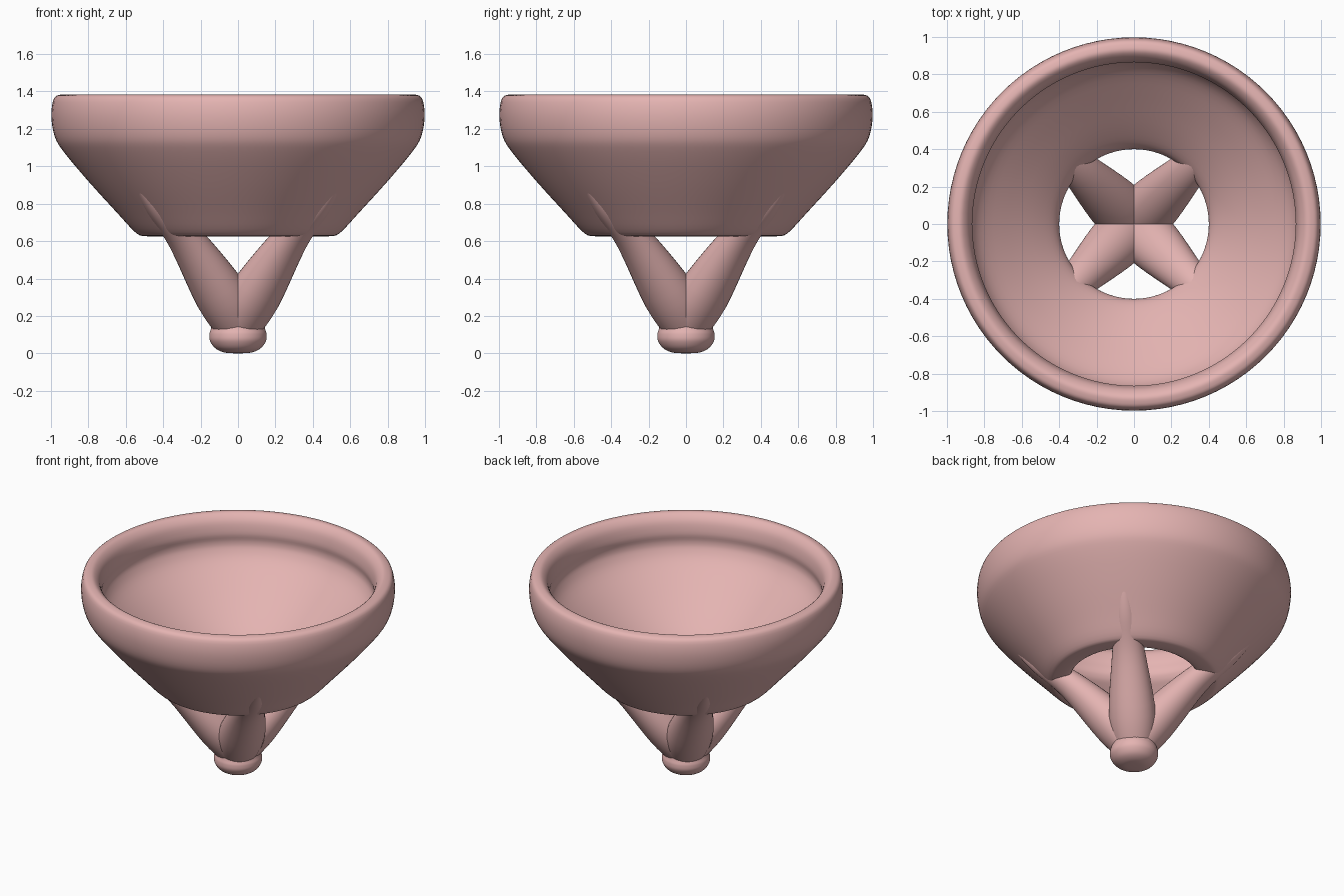
import bpy, bmesh, math
from mathutils import Vector

if "Cube" in bpy.data.objects:
    bpy.data.objects.remove(bpy.data.objects["Cube"])

mat = bpy.data.materials.new("pink_clay")
mat.diffuse_color = (0.78, 0.455, 0.445, 1)
mat.use_nodes = True
mat.node_tree.nodes["Principled BSDF"].inputs["Base Color"].default_value = mat.diffuse_color


def spline(pts, n=5, closed=False):
    """Catmull-Rom curve through points of any dimension."""
    pts = [Vector(p) for p in pts]
    m = len(pts)
    get = (lambda i: pts[i % m]) if closed else (lambda i: pts[max(0, min(m - 1, i))])
    out = []
    for i in range(m if closed else m - 1):
        a, b, c, d = (get(i + k) for k in (-1, 0, 1, 2))
        for s in range(n):
            t = s / n
            out.append(0.5 * (2 * b + (c - a) * t + (2 * a - 5 * b + 4 * c - d) * t ** 2
                              + (3 * b - a - 3 * c + d) * t ** 3))
    if not closed:
        out.append(pts[-1])
    return out


def skin(name, rings, wrap_rings, caps, angle=50):
    """Smooth mesh from equal-length point loops."""
    k, n = len(rings), len(rings[0])
    verts = [v for r in rings for v in r]
    faces = [(i * n + j, i * n + (j + 1) % n, (i + 1) % k * n + (j + 1) % n, (i + 1) % k * n + j)
             for i in range(k if wrap_rings else k - 1) for j in range(n)]
    if caps:
        faces += [tuple(reversed(range(n))), tuple(range((k - 1) * n, k * n))]
    me = bpy.data.meshes.new(name)
    me.from_pydata(verts, [], faces)
    bm = bmesh.new()
    bm.from_mesh(me)
    bmesh.ops.recalc_face_normals(bm, faces=bm.faces)
    bm.to_mesh(me)
    bm.free()
    ob = bpy.data.objects.new(name, me)
    bpy.context.collection.objects.link(ob)
    me.materials.append(mat)
    bpy.ops.object.select_all(action='DESELECT')
    ob.select_set(True)
    bpy.context.view_layer.objects.active = ob
    bpy.ops.object.shade_smooth_by_angle(angle=math.radians(angle))


def lathe(name, profile, wrap, seg=96):
    rings = [[(r * math.cos(a), r * math.sin(a), z)
              for a in (2 * math.pi * j / seg for j in range(seg))] for r, z in profile]
    skin(name, rings, wrap, not wrap)


# Bowl: thick sloped wall, rounded rim with a lip, open bottom
bowl = [(0.42, 0.632), (0.50, 0.627), (0.55, 0.648), (0.65, 0.755), (0.80, 0.92), (0.93, 1.075),
        (0.98, 1.16), (0.998, 1.27), (0.985, 1.36), (0.95, 1.383), (0.915, 1.378), (0.88, 1.335),
        (0.865, 1.26), (0.872, 1.20), (0.86, 1.15), (0.81, 1.08), (0.68, 0.965),
        (0.51, 0.82), (0.42, 0.73), (0.40, 0.67)]
lathe("bowl", spline(bowl, 4, True), True)

# Foot knob, its top buried between the legs
foot = [(0.005, 0), (0.07, 0.004), (0.12, 0.026), (0.149, 0.065), (0.153, 0.1),
        (0.145, 0.13), (0.12, 0.2), (0.005, 0.25)]
lathe("foot_knob", spline(foot), False, 48)

# Four tapering legs: (radius, height, half width, half thickness)
path = spline([(-0.02, 0.13, 0.12, 0.12), (0.125, 0.31, 0.15, 0.135), (0.395, 0.61, 0.105, 0.09),
               (0.61, 0.785, 0.07, 0.06), (0.755, 0.925, 0.03, 0.03), (0.79, 0.96, 0.008, 0.008)])
for q in range(4):
    az = math.pi / 4 + q * math.pi / 2
    out, side = Vector((math.cos(az), math.sin(az), 0)), Vector((-math.sin(az), math.cos(az), 0))
    rings = []
    for i, p in enumerate(path):
        d = path[min(i + 1, len(path) - 1)] - path[max(i - 1, 0)]
        axis = (out * d[0] + Vector((0, 0, d[1]))).normalized()
        up = axis.cross(side)
        c = out * p[0] + Vector((0, 0, p[1]))
        rings.append([c + side * p[2] * math.cos(a) + up * p[3] * math.sin(a)
                      for a in (2 * math.pi * j / 32 for j in range(32))])
    skin(f"leg_{q + 1}", rings, False, True)
